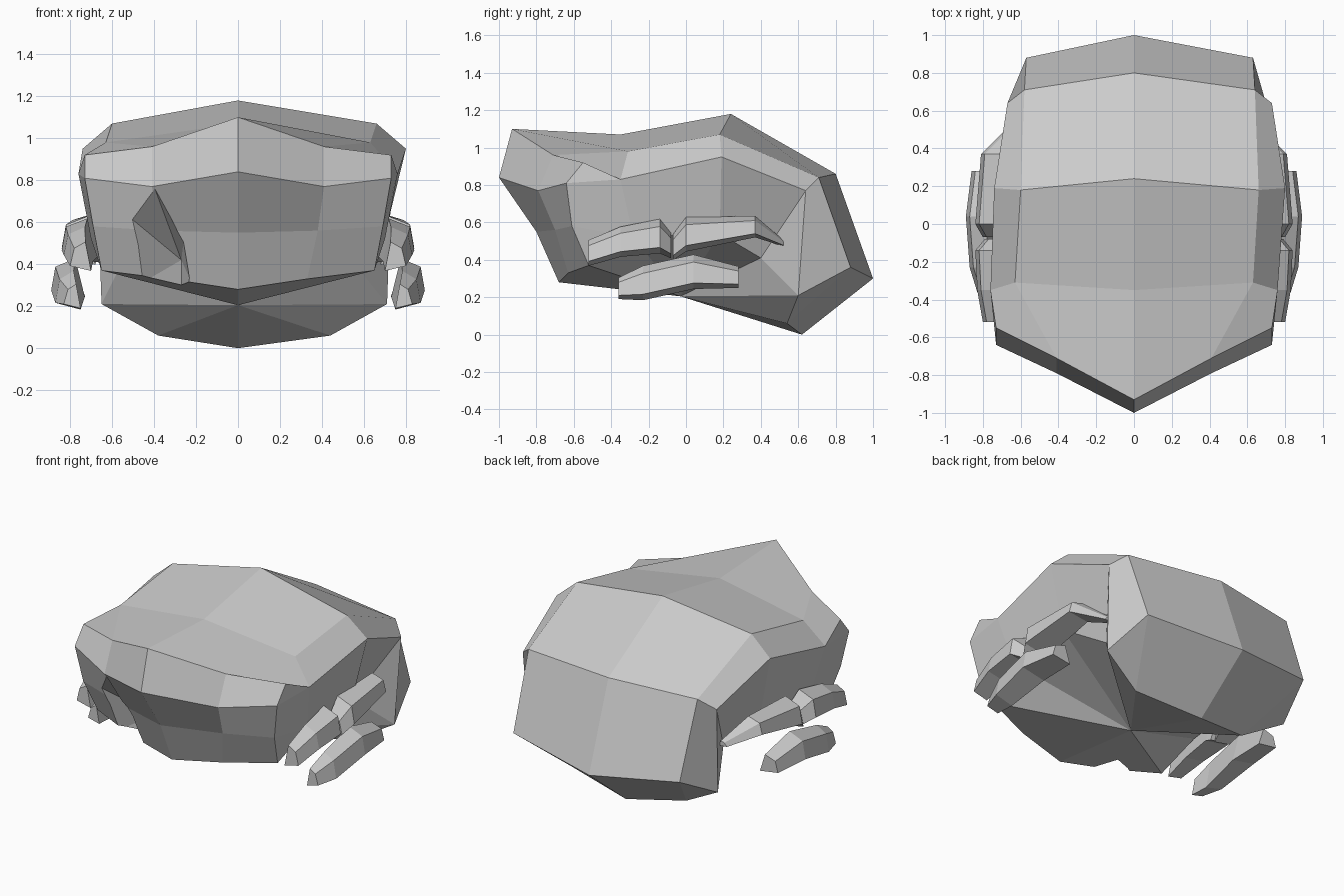
import bpy, bmesh

if "Cube" in bpy.data.objects:
    bpy.data.objects.remove(bpy.data.objects["Cube"])


def make_object(name, bm):
    bmesh.ops.recalc_face_normals(bm, faces=bm.faces[:])
    me = bpy.data.meshes.new(name)
    bm.to_mesh(me)
    bm.free()
    ob = bpy.data.objects.new(name, me)
    bpy.context.collection.objects.link(ob)
    return ob


# Hair shell rows, fringe to nape: centre (y, z), mid (x, y, z), edge (x, y, z)
ROWS = [
    ((-.68, .28), (.33, -.63, .33), (.65, -.52, .37)),
    ((-.80, .55), (.38, -.70, .56), (.69, -.61, .58)),
    ((-1.0, .84), (.41, -.79, .77), (.73, -.64, .81)),
    ((-.93, 1.10), (.41, -.71, .96), (.73, -.55, .92)),
    ((-.35, 1.07), (.63, -.31, .98), (.76, -.35, .83)),
    ((.24, 1.18), (.63, .18, 1.07), (.77, .19, .95)),
    ((.80, .86), (.61, .71, .84), (.70, .64, .77)),
    ((1.0, .30), (.60, .88, .36), (.68, .60, .21)),
    ((.62, 0), (.41, .54, .06), (.68, .60, .21)),
]
bm = bmesh.new()
grid = []
for c, m, e in ROWS:
    shift = .03 if c[0] > 0 else 0      # crown leans slightly to the right
    pts = [(-e[0] + shift, *e[1:]), (-m[0] + shift, *m[1:]), (0, *c),
           (m[0] + shift, *m[1:]), (e[0] + shift, *e[1:])]
    grid.append([bm.verts.new(p) for p in pts])
grid[8][0], grid[8][4] = grid[7][0], grid[7][4]
for a, b in zip(grid, grid[1:]):
    for i in range(4):
        bm.faces.new(list(dict.fromkeys((a[i], a[i + 1], b[i + 1], b[i]))))
# Side walls below the rim, set inward towards the back
for col, s in ((0, -1), (4, 1)):
    e = [row[col] for row in grid]
    front = bm.verts.new((s * .70, -.28, .52))
    back = bm.verts.new((s * .68 + .02, .18, .54))
    inner = bm.verts.new((s * .55, .40, .41))
    for f in [(e[0], e[1], front), (e[1], e[2], e[4], front), (e[2], e[3], e[4]),
              (e[4], e[5], back, front), (e[5], e[6], inner, back), (e[6], e[7], inner)]:
        bm.faces.new(f)
bmesh.ops.delete(bm, geom=[v for v in bm.verts if not v.link_faces], context='VERTS')
# Hollow underside: fan from the open rim to one point
hub = bm.verts.new((0, -.03, .205))
for ed in [ed for ed in bm.edges if ed.is_boundary]:
    bm.faces.new((ed.verts[0], ed.verts[1], hub))
hair = make_object("hair_shell", bm)

# Notch in the fringe
bm = bmesh.new()
for p in [(-.40, -.80, .77), (-.68, -.85, .76), (-.65, -.69, .2),
          (-.17, -.95, .2), (-.25, -.95, .59), (-.27, -.47, .42), (-.27, -.47, .2)]:
    bm.verts.new(p)
bmesh.ops.convex_hull(bm, input=bm.verts[:])
cutter = make_object("notch_cutter", bm)
cutter.hide_render = True
cutter.hide_set(True)
cut = hair.modifiers.new("notch", 'BOOLEAN')
cut.object = cutter
cut.operation = 'DIFFERENCE'
cut.solver = 'EXACT'


# Side tufts: four-sided strips along a path of (x, y, z, half height, width)
def tuft(name, path):
    for side, label in ((1, "right"), (-1, "left")):
        bm = bmesh.new()
        rings = []
        for x, y, z, h, w in path:
            sec = [(x - .01, z + h * .6), (x + .01, z - h * .8),
                   (x - w, z - h * 1.2), (x - w * .7, z + h * 1.1)]
            rings.append([bm.verts.new((side * px, y, pz)) for px, pz in sec])
        for a, b in zip(rings, rings[1:]):
            for i in range(4):
                bm.faces.new((a[i], a[(i + 1) % 4], b[(i + 1) % 4], b[i]))
        bm.faces.new(rings[0])
        bm.faces.new(rings[-1][::-1])
        make_object(f"{name}_{label}", bm)


tuft("lower_tuft", [(.82, -.36, .25, .05, .07), (.86, -.23, .28, .08, .11),
                    (.88, .04, .34, .08, .15), (.85, .28, .31, .05, .12)])
tuft("front_tuft", [(.79, -.52, .44, .06, .09), (.82, -.35, .50, .07, .13),
                    (.83, -.14, .53, .08, .16), (.78, -.08, .48, .06, .12)])
tuft("back_tuft", [(.79, -.07, .47, .06, .11), (.83, .00, .54, .08, .16),
                   (.80, .37, .58, .05, .13), (.65, .52, .49, .015, .05)])
